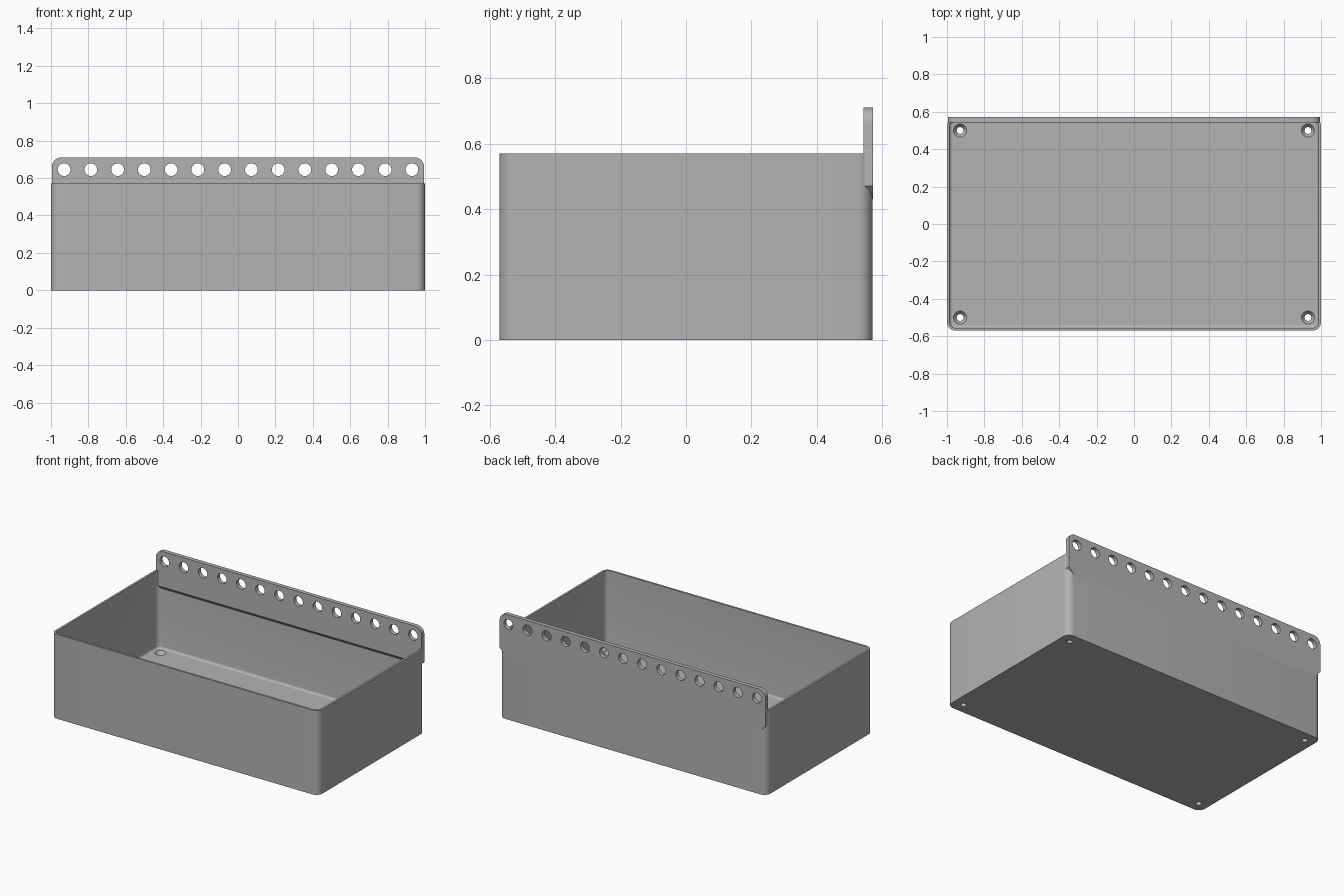
import bpy, bmesh, math
from mathutils import Matrix, Vector

if "Cube" in bpy.data.objects:
    bpy.data.objects.remove(bpy.data.objects["Cube"], do_unlink=True)

HX, HY, HEIGHT = 1.0, 0.57, 0.57      # box half sizes and height
WALL, FLOOR, FILLET, CORNER = 0.014, 0.045, 0.015, 0.045

grey = bpy.data.materials.new("plain grey")
grey.use_nodes = True
colour = (0.45, 0.45, 0.45, 1)
grey.diffuse_color = colour
grey.node_tree.nodes["Principled BSDF"].inputs["Base Color"].default_value = colour


def make_object(name, bm):
    bmesh.ops.recalc_face_normals(bm, faces=bm.faces)
    mesh = bpy.data.meshes.new(name)
    bm.to_mesh(mesh)
    bm.free()
    obj = bpy.data.objects.new(name, mesh)
    bpy.context.collection.objects.link(obj)
    mesh.materials.append(grey)
    return obj


def loft(bm, rings):
    """Join closed rings of points and cap both ends."""
    loops = [[bm.verts.new(p) for p in ring] for ring in rings]
    n = len(loops[0])
    for a, b in zip(loops, loops[1:]):
        for i in range(n):
            j = (i + 1) % n
            bm.faces.new((a[i], a[j], b[j], b[i]))
    bm.faces.new(loops[0])
    bm.faces.new(loops[-1])


def rounded_rect(inset, z, steps=8):
    r = max(CORNER - inset, 0.012)
    points = []
    for k, (sx, sy) in enumerate(((1, 1), (-1, 1), (-1, -1), (1, -1))):
        for s in range(steps + 1):
            a = math.pi / 2 * (k + s / steps)
            points.append((sx * (HX - inset - r) + r * math.cos(a),
                           sy * (HY - inset - r) + r * math.sin(a), z))
    return points


def circle(x, y, z, r, n=32):
    return [(x + r * math.cos(2 * math.pi * i / n),
             y + r * math.sin(2 * math.pi * i / n), z) for i in range(n)]


def cut(obj, cutter):
    """Subtract the cutter, bake the result and remove the cutter."""
    cutter.hide_render = True
    mod = obj.modifiers.new("holes", "BOOLEAN")
    mod.operation, mod.solver, mod.object = "DIFFERENCE", "EXACT", cutter
    graph = bpy.context.evaluated_depsgraph_get()
    baked = bpy.data.meshes.new_from_object(obj.evaluated_get(graph))
    obj.modifiers.clear()
    obj.data = baked
    bpy.data.objects.remove(cutter, do_unlink=True)


# Open box: outer wall, rim, inner wall, filleted floor
rings = [rounded_rect(0, 0), rounded_rect(0, HEIGHT), rounded_rect(WALL, HEIGHT)]
for s in range(6):
    a = math.pi / 2 * s / 5
    rings.append(rounded_rect(WALL + FILLET * (1 - math.cos(a)),
                              FLOOR + FILLET * (1 - math.sin(a))))
bm = bmesh.new()
loft(bm, rings)
box = make_object("open_box", bm)

# Countersunk screw holes in the floor corners
bm = bmesh.new()
for x in (-0.93, 0.93):
    for y in (-0.5, 0.5):
        loft(bm, [circle(x, y, -0.02, 0.018), circle(x, y, 0.022, 0.018),
                  circle(x, y, FLOOR, 0.035), circle(x, y, FLOOR + 0.02, 0.035)])
cut(box, make_object("screw_hole_cutter", bm))

# Hanging strip along the back, with rounded top and sloping underside
PX, TOP, BOTTOM, R = 0.995, 0.71, 0.47, 0.05
FRONT_Y, BACK_Y, SLOPE = 0.543, HY, 0.04


def strip_outline(y, slope):
    half = [(PX - slope, BOTTOM - slope), (PX, BOTTOM + 0.001)]
    for s in range(9):
        a = math.pi / 2 * s / 8
        half.append((PX - R + R * math.cos(a), TOP - R + R * math.sin(a)))
    points = half + [(-x, z) for x, z in reversed(half)]
    return [(x, y, z) for x, z in points]


bm = bmesh.new()
loft(bm, [strip_outline(FRONT_Y, 0.001), strip_outline(BACK_Y + 0.001, SLOPE)])
strip = make_object("hanging_strip", bm)

# Row of round holes through the strip
COUNT = 14
bm = bmesh.new()
for i in range(COUNT):
    x = -0.93 + 1.86 * i / (COUNT - 1)
    bmesh.ops.create_cone(
        bm, cap_ends=True, segments=32, radius1=0.034, radius2=0.034, depth=0.2,
        matrix=Matrix.Translation(Vector((x, HY, 0.645))) @ Matrix.Rotation(math.pi / 2, 4, "X"))
cut(strip, make_object("strip_hole_cutter", bm))

# Smooth the round corners and keep the edges crisp
bpy.ops.object.select_all(action="DESELECT")
for obj in (box, strip):
    obj.select_set(True)
    bpy.context.view_layer.objects.active = obj
bpy.ops.object.shade_smooth_by_angle(angle=math.radians(30))
